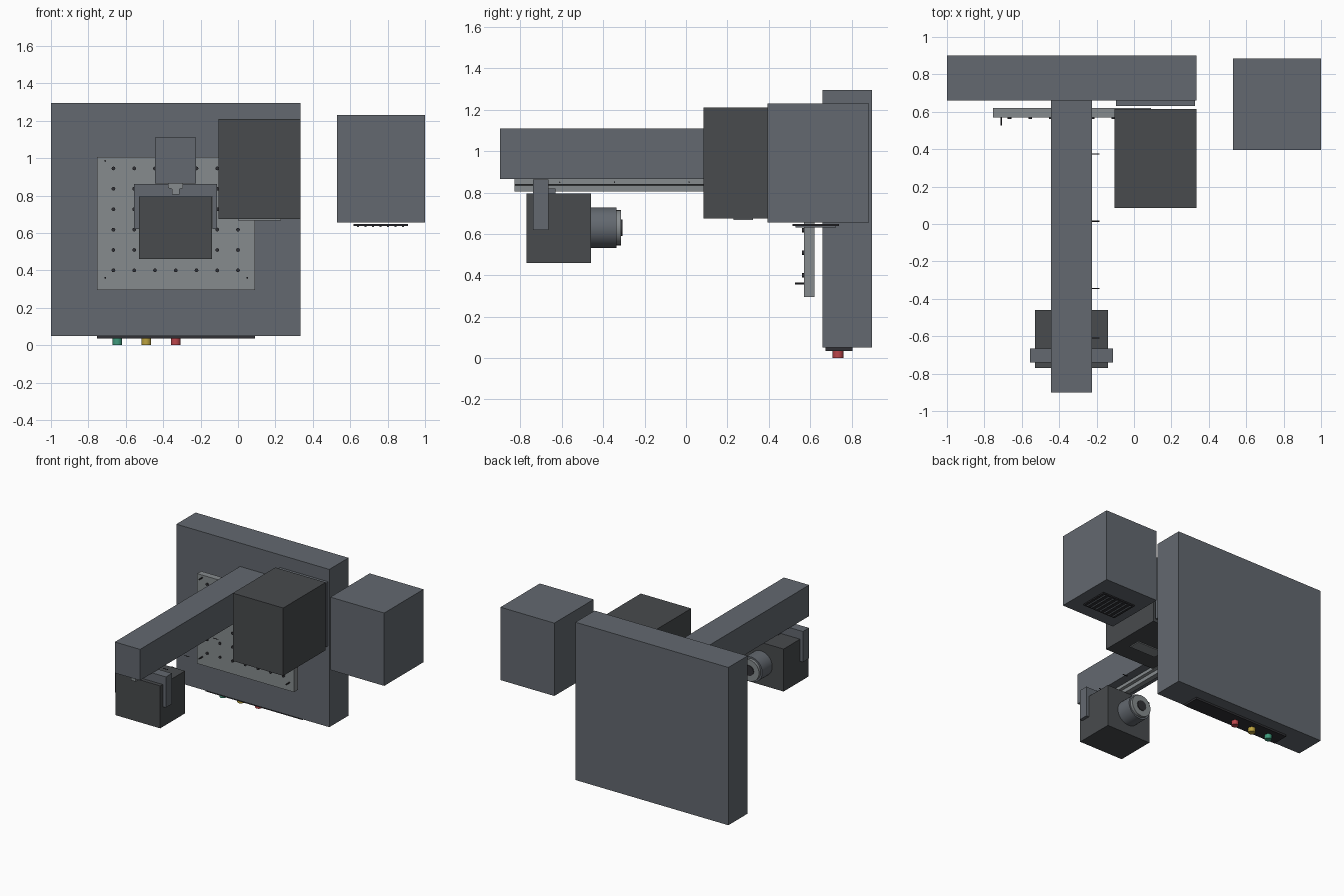
import bpy, bmesh, math
from mathutils import Matrix, Vector

if "Cube" in bpy.data.objects:
    bpy.data.objects.remove(bpy.data.objects["Cube"])


def mat(name, r, g, b):
    m = bpy.data.materials.new(name)
    m.diffuse_color = (r, g, b, 1)
    m.use_nodes = True
    m.node_tree.nodes["Principled BSDF"].inputs["Base Color"].default_value = m.diffuse_color
    return m


BODY = mat("slate_grey", 0.125, 0.14, 0.16)
DARK = mat("dark_grey", 0.065, 0.07, 0.075)
BLACK = mat("near_black", 0.03, 0.03, 0.035)
LIGHT = mat("light_grey", 0.24, 0.26, 0.27)
RED = mat("red", 0.5, 0.06, 0.07)
YELLOW = mat("yellow", 0.5, 0.36, 0.05)
GREEN = mat("green", 0.05, 0.32, 0.2)


def finish(name, bm, m):
    bmesh.ops.recalc_face_normals(bm, faces=bm.faces)
    me = bpy.data.meshes.new(name)
    bm.to_mesh(me)
    bm.free()
    ob = bpy.data.objects.new(name, me)
    bpy.context.collection.objects.link(ob)
    me.materials.append(m)
    return ob


def box(name, x, y, z, m):
    bm = bmesh.new()
    c = [(a + b) / 2 for a, b in (x, y, z)]
    s = [b - a for a, b in (x, y, z)]
    bmesh.ops.create_cube(bm, size=1, matrix=Matrix.Translation(c) @ Matrix.Diagonal((*s, 1)))
    return finish(name, bm, m)


def extrude_y(name, pts, y0, y1, m):
    bm = bmesh.new()
    f = bm.faces.new([bm.verts.new((x, y0, z)) for x, z in pts])
    new = bmesh.ops.extrude_face_region(bm, geom=[f])["geom"]
    bmesh.ops.translate(bm, vec=(0, y1 - y0, 0), verts=[v for v in new if isinstance(v, bmesh.types.BMVert)])
    return finish(name, bm, m)


def rods(name, starts, axis, length, r, m, sides=16):
    bm = bmesh.new()
    d = Vector(axis)
    for p in starts:
        t = Matrix.Translation(Vector(p) + d * length / 2) @ d.to_track_quat("Z", "Y").to_matrix().to_4x4()
        bmesh.ops.create_cone(bm, cap_ends=True, segments=sides, radius1=r, radius2=r, depth=length, matrix=t)
    for f in bm.faces:
        f.smooth = len(f.verts) == 4
    for e in bm.edges:
        e.smooth = e.calc_face_angle(0) < 0.6
    return finish(name, bm, m)


CX = -0.333  # centre line of the arm

# Upright panel and arm
box("back_panel", (-1, 0.335), (0.66, 0.90), (0.05, 1.295), BODY)
box("arm_beam", (-0.445, -0.225), (-0.90, 0.66), (0.865, 1.11), BODY)

# Perforated board with dots and corner pins
box("peg_board", (-0.755, 0.09), (0.57, 0.62), (0.295, 1.005), LIGHT)
rods("board_dots", [(CX + 0.111 * i, 0.561, 0.40 + 0.109 * k) for i in range(-3, 4) for k in range(6)],
     (0, 1, 0), 0.01, 0.01, BLACK, 12)
rods("board_pins", [(x, 0.527, z) for x in (-0.71, 0.05) for z in (0.36, 0.985)],
     (0, 1, 0), 0.045, 0.005, BLACK, 8)

# T-shaped slide rail under the arm, with side pins
half = [(0.04, 0.865), (0.04, 0.84), (0.02, 0.835), (0.02, 0.805)]
extrude_y("slide_rail", [(CX + x, z) for x, z in half] + [(CX - x, z) for x, z in half[::-1]],
          -0.83, 0.57, LIGHT)
rods("rail_pins", [(-0.225, y, 0.85) for y in (-0.61, -0.345, 0.015, 0.375)],
     (1, 0, 0), 0.04, 0.003, BLACK, 8)

# Camera with its yoke and lens
box("camera_body", (-0.53, -0.14), (-0.77, -0.46), (0.46, 0.795), DARK)
yoke = [(0.222, 0.62), (0.222, 0.862), (-0.222, 0.862), (-0.222, 0.62),
        (-0.197, 0.62), (-0.197, 0.795), (0.197, 0.795), (0.197, 0.62)]
extrude_y("camera_yoke", [(CX + x, z) for x, z in yoke], -0.74, -0.665, BODY)
box("rail_carriage", (CX - 0.03, CX + 0.03), (-0.665, -0.63), (0.79, 0.82), BODY)
rods("lens_barrel", [(CX, -0.46, 0.63)], (0, 1, 0), 0.125, 0.098, BODY, 32)
rods("lens_ring", [(CX, -0.335, 0.63)], (0, 1, 0), 0.022, 0.085, LIGHT, 32)
rods("lens_glass", [(CX, -0.313, 0.63)], (0, 1, 0), 0.006, 0.04, BLACK, 32)

# Dark box on the panel, with mount plate and lower slot
box("sensor_box", (-0.105, 0.335), (0.085, 0.615), (0.675, 1.21), DARK)
box("sensor_mount", (-0.095, 0.325), (0.63, 0.66), (0.69, 1.195), BODY)
box("sensor_slot", (0.0, 0.23), (0.23, 0.325), (0.668, 0.675), LIGHT)

# Separate box with a grille below
box("side_unit", (0.53, 1.0), (0.395, 0.885), (0.655, 1.23), BODY)
box("grille_plate", (0.617, 0.908), (0.515, 0.74), (0.638, 0.648), BLACK)
for i in range(7):
    x = 0.762 + (i - 3) * 0.04
    box("grille_slat", (x - 0.005, x + 0.005), (0.53, 0.725), (0.631, 0.638), BODY)

# Button strip under the panel
box("button_strip", (-0.755, 0.09), (0.675, 0.805), (0.035, 0.05), BLACK)
for name, x, m in (("green", -0.645, GREEN), ("yellow", -0.49, YELLOW), ("red", CX, RED)):
    rods(name + "_button", [(x, 0.735, 0)], (0, 0, 1), 0.036, 0.026, m, 16)
